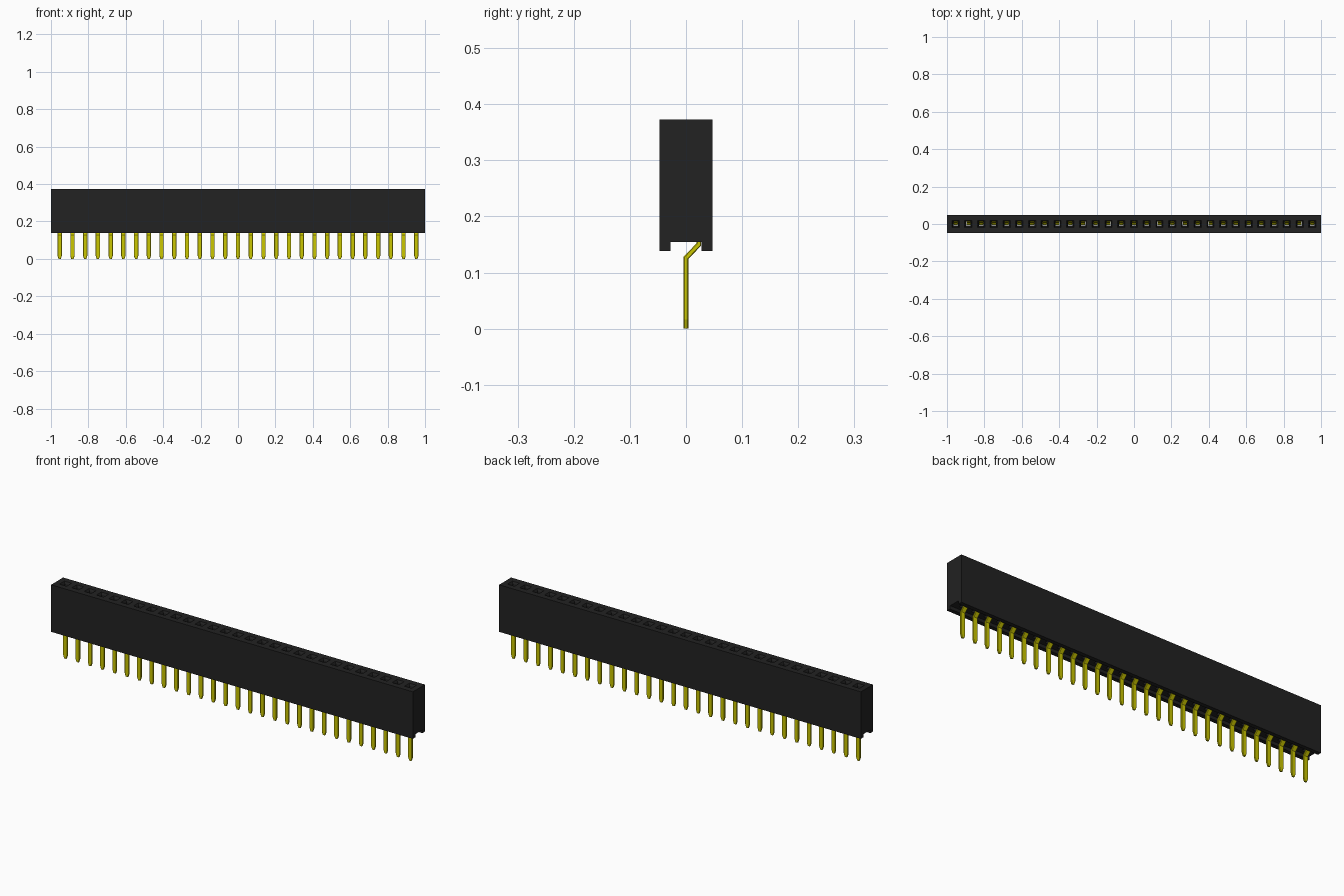
import bpy, bmesh, math

cube = bpy.data.objects.get("Cube")
if cube:
    bpy.data.objects.remove(cube)

COUNT, PITCH = 29, 0.0681
XS = [(i - (COUNT - 1) / 2) * PITCH for i in range(COUNT)]


def material(name, rgb, rough):
    m = bpy.data.materials.new(name)
    m.use_nodes = True
    m.diffuse_color = (*rgb, 1)
    bsdf = m.node_tree.nodes["Principled BSDF"]
    bsdf.inputs["Base Color"].default_value = (*rgb, 1)
    bsdf.inputs["Roughness"].default_value = rough
    return m


black = material("black plastic", (0.016, 0.016, 0.016), 0.6)
yellow = material("yellow metal", (0.60, 0.57, 0.0), 0.4)


def add_object(name, bm, mat):
    bmesh.ops.recalc_face_normals(bm, faces=bm.faces)
    mesh = bpy.data.meshes.new(name)
    bm.to_mesh(mesh)
    bm.free()
    mesh.materials.append(mat)
    ob = bpy.data.objects.new(name, mesh)
    bpy.context.collection.objects.link(ob)
    return ob


def loft(bm, rings):
    """Skin a closed tube through rings of equal length."""
    loops = [[bm.verts.new(p) for p in ring] for ring in rings]
    for a, b in zip(loops, loops[1:]):
        n = len(a)
        for i in range(n):
            bm.faces.new((a[i], a[(i + 1) % n], b[(i + 1) % n], b[i]))
    bm.faces.new(loops[0])
    bm.faces.new(loops[-1])


# Housing: end profile with the bottom channel, extruded along x
W, FOOT, TOP, CEIL, IN = 0.0475, 0.138, 0.373, 0.154, 0.0275
profile = [(-W, FOOT), (-IN, FOOT), (-IN, CEIL), (IN, CEIL),
           (IN, FOOT), (W, FOOT), (W, TOP), (-W, TOP)]
bm = bmesh.new()
loft(bm, [[(x, y, z) for y, z in profile] for x in (-1, 1)])
housing = add_object("housing", bm, black)

# Socket cutters: bottom slot, wide chamber, narrow mouth and funnel
levels = [(0.145, 0.012, -0.009, 0.0272), (0.175, 0.012, -0.009, 0.0272),
          (0.180, 0.015, -0.015, 0.0280), (0.340, 0.015, -0.015, 0.0280),
          (0.345, 0.014, -0.014, 0.014), (0.363, 0.014, -0.014, 0.014),
          (0.379, 0.023, -0.023, 0.023)]
bm = bmesh.new()
for cx in XS:
    loft(bm, [[(cx - h, a, z), (cx + h, a, z), (cx + h, b, z), (cx - h, b, z)]
              for z, h, a, b in levels])
cutter = add_object("socket_cutter", bm, black)
cutter.hide_render = True
cutter.hide_set(True)

cut = housing.modifiers.new("sockets", "BOOLEAN")
cut.operation = "DIFFERENCE"
cut.solver = "EXACT"
cut.object = cutter
bpy.context.view_layer.objects.active = housing
housing.select_set(True)
bpy.ops.object.modifier_apply(modifier="sockets")
bpy.data.objects.remove(cutter)

# Contact pin: flat strip with tapered tip, cranked neck and sprung upper end
# (z of front edge, z of back edge, y centre, half width)
T = 0.0042
path = [(0.002, 0.002, 0.0, 0.006), (0.018, 0.018, 0.0, 0.0115),
        (0.130, 0.126, 0.0, 0.0115), (0.154, 0.150, 0.0228, 0.0115),
        (0.290, 0.290, 0.0228, 0.0115), (0.325, 0.325, 0.010, 0.0115),
        (0.338, 0.338, 0.016, 0.0115)]
bm = bmesh.new()
loft(bm, [[(-h, y - T, zf), (h, y - T, zf), (h, y + T, zb), (-h, y + T, zb)]
          for zf, zb, y, h in path])
bmesh.ops.translate(bm, verts=bm.verts, vec=(0, 0, -0.002))
# Chamfer the long edges
long_edges = [e for e in bm.edges
              if abs(e.verts[0].co.z - e.verts[1].co.z) > 0.008]
bmesh.ops.bevel(bm, geom=long_edges, offset=0.0015, segments=1,
                affect="EDGES", profile=0.5)
pin = add_object("pin_01", bm, yellow)

# Repeat the pin along the row
for i, cx in enumerate(XS):
    ob = pin
    if i:
        ob = bpy.data.objects.new(f"pin_{i + 1:02d}", pin.data)
        bpy.context.collection.objects.link(ob)
    ob.location.x = cx
